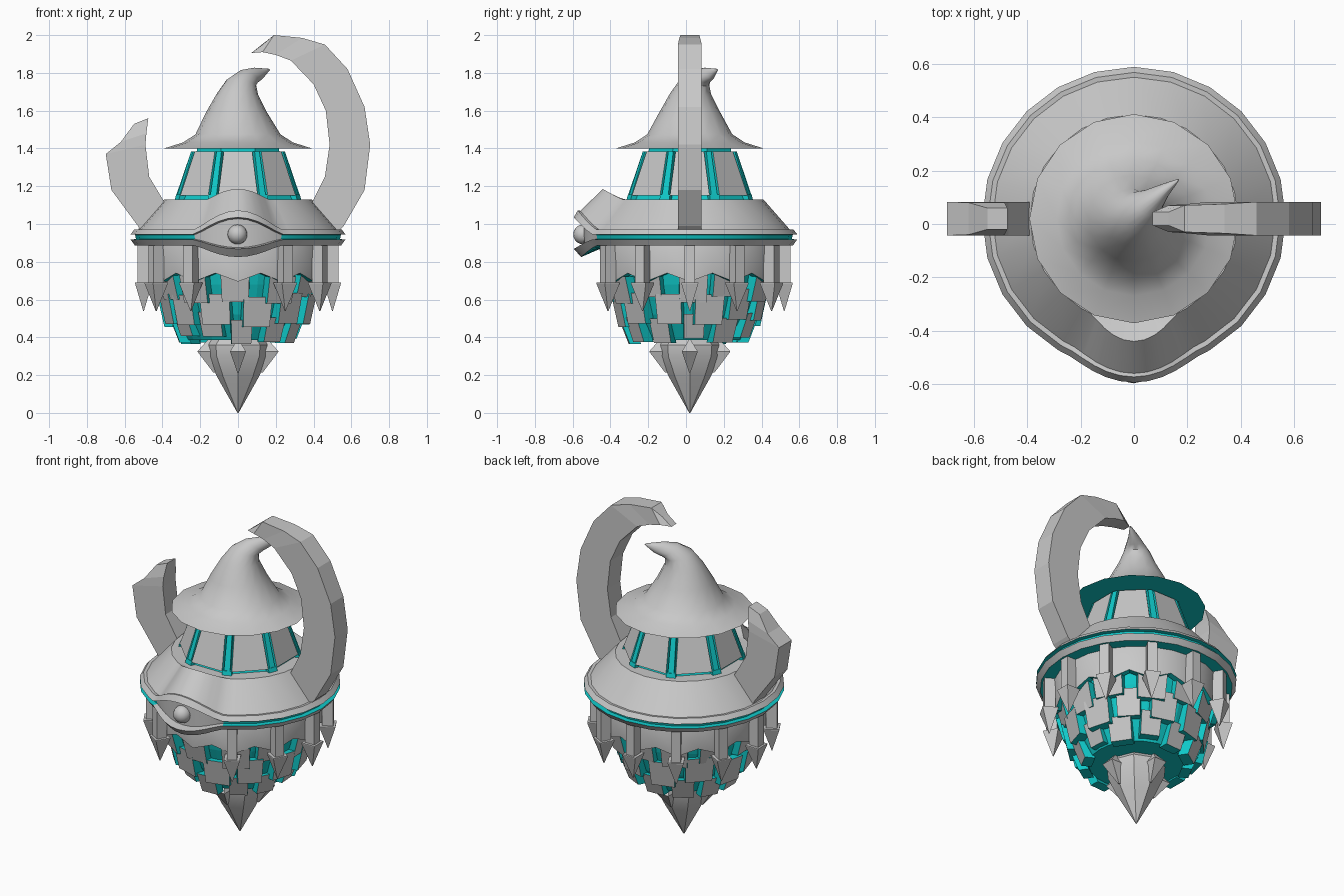
import bpy
import bmesh
import random
from math import sin, cos, pi, radians
from mathutils import Vector

random.seed(4)
CY = 0.02                      # depth of the central axis
STONE, GLOW = 0, 1

cube = bpy.data.objects.get("Cube")
if cube:
    bpy.data.objects.remove(cube)


def material(name, colour):
    m = bpy.data.materials.new(name)
    m.use_nodes = True
    m.diffuse_color = colour
    bsdf = next(n for n in m.node_tree.nodes if n.type == 'BSDF_PRINCIPLED')
    bsdf.inputs["Base Color"].default_value = colour
    bsdf.inputs["Roughness"].default_value = 0.8
    return m


MATS = [material("stone grey", (0.58, 0.58, 0.58, 1)),
        material("teal", (0.005, 0.58, 0.58, 1))]


def polar(deg, r, z):
    """Point around the axis; zero degrees faces the front."""
    a = radians(deg)
    return Vector((r * sin(a), CY - r * cos(a), z))


def finish(name, bm, smooth=None):
    bmesh.ops.recalc_face_normals(bm, faces=bm.faces)
    me = bpy.data.meshes.new(name)
    bm.to_mesh(me)
    bm.free()
    for m in MATS:
        me.materials.append(m)
    if smooth:
        me.shade_smooth()
        me.set_sharp_from_angle(angle=radians(smooth))
    ob = bpy.data.objects.new(name, me)
    bpy.context.collection.objects.link(ob)
    return ob


def loft(bm, loops, mat=lambda band, i: STONE, caps=(STONE, STONE)):
    """Skin a stack of closed loops and cap both ends."""
    rings = [[bm.verts.new(p) for p in loop] for loop in loops]
    n = len(rings[0])
    for b in range(len(rings) - 1):
        lo, hi = rings[b], rings[b + 1]
        for i in range(n):
            j = (i + 1) % n
            bm.faces.new((lo[i], lo[j], hi[j], hi[i])).material_index = mat(b, i)
    bm.faces.new(rings[0]).material_index = caps[0]
    bm.faces.new(rings[-1]).material_index = caps[1]


def block(bm, deg, sections, face=STONE, side=STONE):
    """Radially turned bar; sections are (z, radius, half width, half depth)."""
    t = Vector((cos(radians(deg)), sin(radians(deg)), 0))
    loops = []
    for z, r, w, d in sections:
        out, inn = polar(deg, r + d, z), polar(deg, r - d, z)
        loops.append([out - t * w, out + t * w, inn + t * w, inn - t * w])
    loft(bm, loops, lambda b, i: face if i == 0 else side, (side, side))


def revolve(name, profile, sides, mat=lambda b, i: STONE, caps=(STONE, STONE), smooth=None, turn=0):
    bm = bmesh.new()
    loft(bm, [[polar(turn + 360 * k / sides, r, z) for k in range(sides)]
              for r, z in profile], mat, caps)
    return finish(name, bm, smooth)


# Main shell: its rims part around the eye at the front
EYE = 25
angles = list(range(-EYE, EYE + 1, 5)) + list(range(30, 331, 15))
shell = [(.375, 1.13, 0, 0), (.39, 1.13, .055, .07), (.53, .97, .10, .05),
         (.548, .972, .10, .045), (.569, .945, .09, .045), (.545, .943, .085, .02),
         (.54, .92, -.045, .02), (.569, .918, -.05, .045), (.545, .885, -.06, .03),
         (.46, .885, -.01, 0)]


def swell(a):
    return cos(pi / 2 * a / EYE) ** 1.3 if abs(a) < EYE else 0


def shell_mat(band, i):
    in_eye = -EYE <= angles[i] < EYE
    return GLOW if band == 8 or (band in (4, 5, 6) and not in_eye) else STONE


bm = bmesh.new()
loft(bm, [[polar(a, r + dr * swell(a), z + dz * swell(a)) for a in angles]
          for r, z, dz, dr in shell], shell_mat, (STONE, GLOW))
finish("main_shell", bm, 28)

# Eyeball
bm = bmesh.new()
bmesh.ops.create_uvsphere(bm, u_segments=16, v_segments=10, radius=0.052)
bmesh.ops.translate(bm, verts=bm.verts, vec=(-0.003, -0.545, 0.945))
finish("eyeball", bm, 60)

# Tower with stone panels and glowing ribs
revolve("tower_core", [(.335, 1.125), (.325, 1.145), (.235, 1.39), (.235, 1.41)], 8,
        lambda b, i: GLOW, (GLOW, GLOW), turn=22.5)
panels, ribs = bmesh.new(), bmesh.new()
for k in range(8):
    block(panels, 45 * k, [(1.15, .31, .105, .018), (1.385, .23, .075, .018)], STONE, GLOW)
    block(ribs, 45 * k + 22.5, [(1.14, .325, .018, .02), (1.385, .243, .014, .02)], GLOW, GLOW)
    block(ribs, 45 * k + 22.5, [(1.13, .325, .028, .025), (1.155, .318, .028, .025)], GLOW, GLOW)
finish("tower_panels", panels)
finish("tower_ribs", ribs)

# Bent pointed hat: (z, radius, x shift, y shift, tilt)
hat = [(1.4, .392, 0, 0, 0), (1.432, .29, 0, 0, 0), (1.475, .225, 0, 0, 0),
       (1.59, .162, -.008, 0, 0), (1.69, .108, -.002, .005, .05), (1.75, .078, .018, .025, .25),
       (1.782, .05, .06, .06, .7), (1.797, .028, .105, .1, 1.1), (1.818, .004, .165, .145, 1)]
loops = []
for z, r, sx, sy, tilt in hat:
    loop = []
    for k in range(16):
        p = polar(22.5 * k, r, z)
        p.z -= tilt * 0.7 * (p.x + p.y - CY)
        loop.append(p + Vector((sx, sy, 0)))
    loops.append(loop)
bm = bmesh.new()
loft(bm, loops, caps=(GLOW, STONE))
finish("hat", bm, 50)

# Broken side horns: each station is (outer x, outer z, inner x, inner z, half depth)
right = [(.50, .93, .36, .99, .063), (.56, .99, .38, 1.09, .063), (.67, 1.18, .46, 1.25, .063),
         (.70, 1.42, .485, 1.42, .063), (.67, 1.62, .465, 1.6, .063),
         (.58, 1.82, .40, 1.74, .063), (.46, 1.95, .28, 1.865, .063),
         (.34, 1.985, .20, 1.895, .055), (.19, 2.0, .13, 1.91, .05),
         (.13, 1.95, .07, 1.905, .025)]
left = [(.50, .93, .36, .99, .063), (.53, .99, .38, 1.1, .063), (.67, 1.18, .47, 1.25, .063),
        (.70, 1.37, .49, 1.42, .063), (.62, 1.435, .485, 1.48, .06), (.55, 1.53, .475, 1.56, .04)]
for name, side, stations in (("left_horn", 1, right), ("right_horn", -1, left)):
    bm = bmesh.new()
    loft(bm, [[Vector((side * ox, CY - d, oz)), Vector((side * ox, CY + d, oz)),
               Vector((side * ix, CY + d, iz)), Vector((side * ix, CY - d, iz))]
              for ox, oz, ix, iz, d in stations])
    finish(name, bm)

# Toothed skirt under the rim
bm = bmesh.new()
zig = [.695 if k % 2 == 0 else .74 for k in range(24)]
loft(bm, [[polar(15 * k, r, z if z else zig[k]) for k in range(24)]
          for r, z in ((.47, .90), (.478, .88), (.465, 0), (.425, 0), (.42, .82))],
     lambda b, i: STONE if b < 2 else GLOW, (STONE, GLOW))
finish("skirt", bm, 28)

# Hanging arrow posts, none below the eye
bm = bmesh.new()
for k in range(1, 12):
    block(bm, 30 * k, [(.90, .50, .028, .032), (.685, .50, .028, .032)])
    block(bm, 30 * k, [(.69, .50, .045, .045), (.685, .50, .045, .045), (.54, .50, .002, .002)])
finish("arrow_posts", bm)

# Lower core clad in staggered tiles
revolve("lower_core", [(.43, .82), (.40, .68), (.345, .52), (.27, .385)], 24,
        lambda b, i: GLOW, (GLOW, GLOW))
bm = bmesh.new()
rows = [(.745, .60, .415, .375, .085, 0), (.635, .475, .38, .345, .078, 15),
        (.515, .385, .335, .285, .062, 4)]
for top, bottom, r_top, r_bottom, w, turn in rows:
    for k in range(12):
        shift = random.uniform(-.025, .025)
        half = w * random.uniform(.88, 1.08)
        lift = random.uniform(-.008, .01)
        block(bm, 30 * k + turn + random.uniform(-3, 3),
              [(top + shift, r_top + lift, half, .03),
               (bottom + max(shift, -.02), r_bottom + lift, half * .92, .03)], STONE, GLOW)
finish("lower_tiles", bm)

# Bottom spike with four pointed studs
revolve("bottom_spike", [(.14, .39), (.165, .36), (.16, .30), (.11, .19), (.003, 0)], 8, smooth=35)
bm = bmesh.new()
for k in range(4):
    block(bm, 90 * k, [(.385, .15, .006, .012), (.325, .175, .042, .04), (.215, .12, .004, .012)])
finish("spike_studs", bm)
